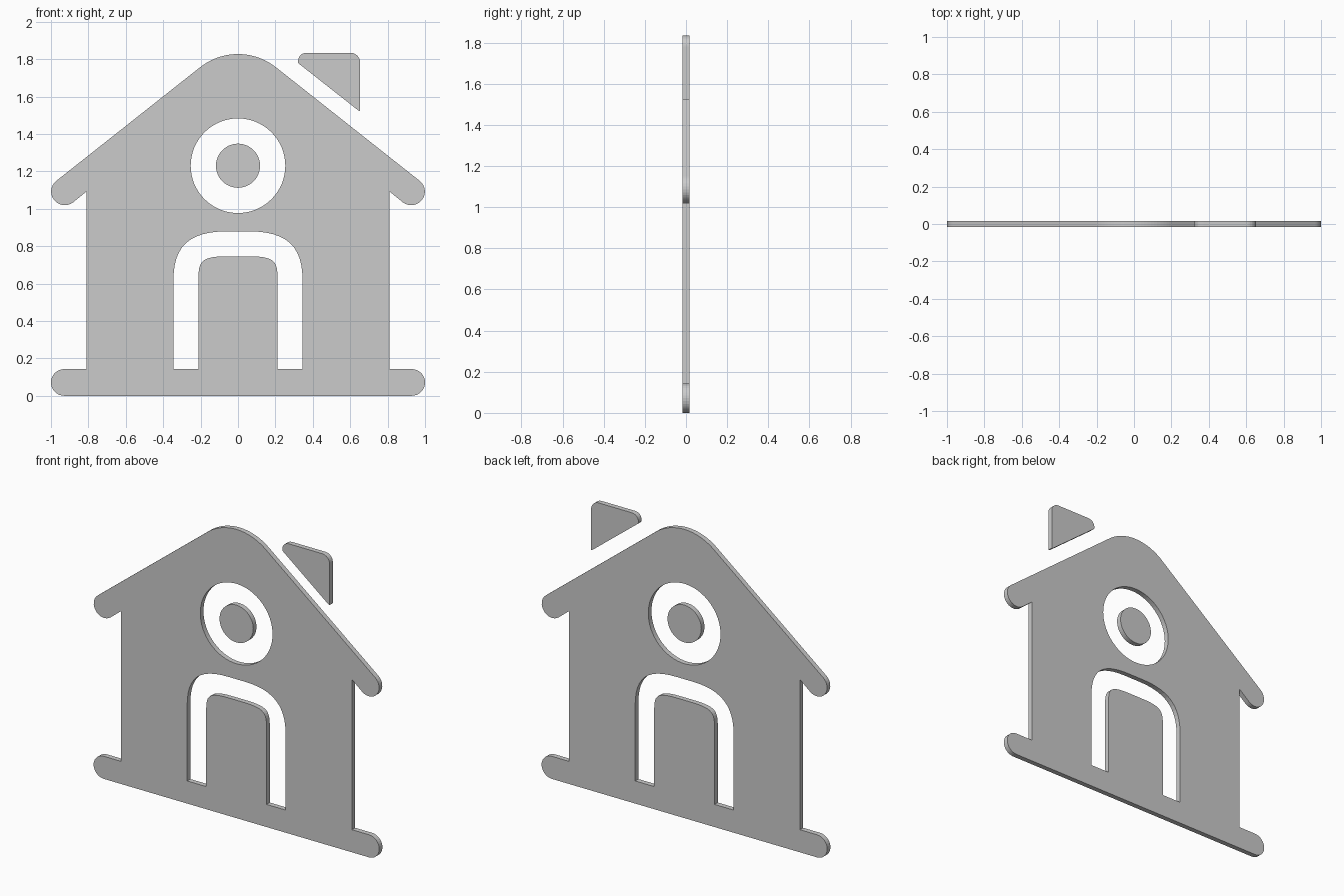
import bpy, bmesh
from math import sin, cos, radians, pi
from mathutils import Matrix

if "Cube" in bpy.data.objects:
    bpy.data.objects.remove(bpy.data.objects["Cube"])

HALF = 0.016  # half thickness of the plate
SLOPE = 38.3  # roof pitch in degrees


def arc(cx, cz, r, a0, a1, n):
    return [(cx + r * cos(radians(a0 + (a1 - a0) * i / n)),
             cz + r * sin(radians(a0 + (a1 - a0) * i / n))) for i in range(n + 1)]


def bezier(p, n=12):
    w = lambda t: ((1 - t) ** 3, 3 * t * (1 - t) ** 2, 3 * t * t * (1 - t), t ** 3)
    return [tuple(sum(k * q[a] for k, q in zip(w(i / n), p)) for a in (0, 1))
            for i in range(n + 1)]


def mirrored(half):
    """Close a left-hand outline with its mirror image across x = 0."""
    return half + [(-x, z) for x, z in reversed(half) if abs(x) > 1e-5]


def plate(name, *loops):
    """Extruded flat shape; the first loop is the outline, the rest are holes."""
    cu = bpy.data.curves.new(name + "_outline", 'CURVE')
    cu.dimensions = '2D'
    cu.fill_mode = 'BOTH'
    cu.extrude = HALF
    for loop in loops:
        sp = cu.splines.new('POLY')
        sp.points.add(len(loop) - 1)
        for pt, (x, z) in zip(sp.points, loop):
            pt.co = (x, z, 0, 1)
        sp.use_cyclic_u = True
    tmp = bpy.data.objects.new(name + "_tmp", cu)
    bpy.context.collection.objects.link(tmp)
    bpy.context.view_layer.update()
    me = bpy.data.meshes.new_from_object(
        tmp.evaluated_get(bpy.context.evaluated_depsgraph_get()))
    bpy.data.objects.remove(tmp)
    bpy.data.curves.remove(cu)
    # stand upright and weld the caps to the rim
    bm = bmesh.new()
    bm.from_mesh(me)
    bm.transform(Matrix.Rotation(pi / 2, 4, 'X'))
    bmesh.ops.remove_doubles(bm, verts=bm.verts, dist=1e-5)
    bmesh.ops.recalc_face_normals(bm, faces=bm.faces)
    for f in bm.faces:
        f.smooth = False
    bm.to_mesh(me)
    bm.free()
    me.name = name
    ob = bpy.data.objects.new(name, me)
    bpy.context.collection.objects.link(ob)
    return ob


# House outline, left half: rounded base, wall, rounded eave, roof, curved ridge
house = mirrored(
    arc(-0.9285, 0.0715, 0.0715, 270, 90, 16)
    + [(-0.809, 0.143), (-0.809, 1.093)]
    + arc(-0.926, 1.092, 0.073, 270 + SLOPE, 90 + SLOPE, 16)
    + arc(0, 1.50, 0.327, 90 + SLOPE, 90, 12))

# Arched slot around the door
outer = mirrored([(-0.345, 0.143)] + bezier(
    [(-0.345, 0.62), (-0.345, 0.80), (-0.26, 0.879), (-0.06, 0.879)]))
inner = mirrored([(-0.2115, 0.143)] + bezier(
    [(-0.2115, 0.62), (-0.2115, 0.72), (-0.20, 0.746), (-0.05, 0.746)]))
door_slot = outer + inner[::-1]

# Round window opening
window_hole = arc(0, 1.23, 0.253, 0, 360, 64)[:-1]
plate("house_front", house, window_hole, door_slot)

# Disc floating in the window
plate("window_disc", arc(0, 1.23, 0.118, 0, 360, 48)[:-1])

# Chimney: triangle with rounded top corners
plate("chimney",
      [(0.653, 1.523), (0.644, 1.525), (0.325, 1.776)]
      + bezier([(0.321, 1.782), (0.321, 1.815), (0.338, 1.834), (0.372, 1.834)], 8)
      + arc(0.601, 1.782, 0.052, 90, 0, 8))
